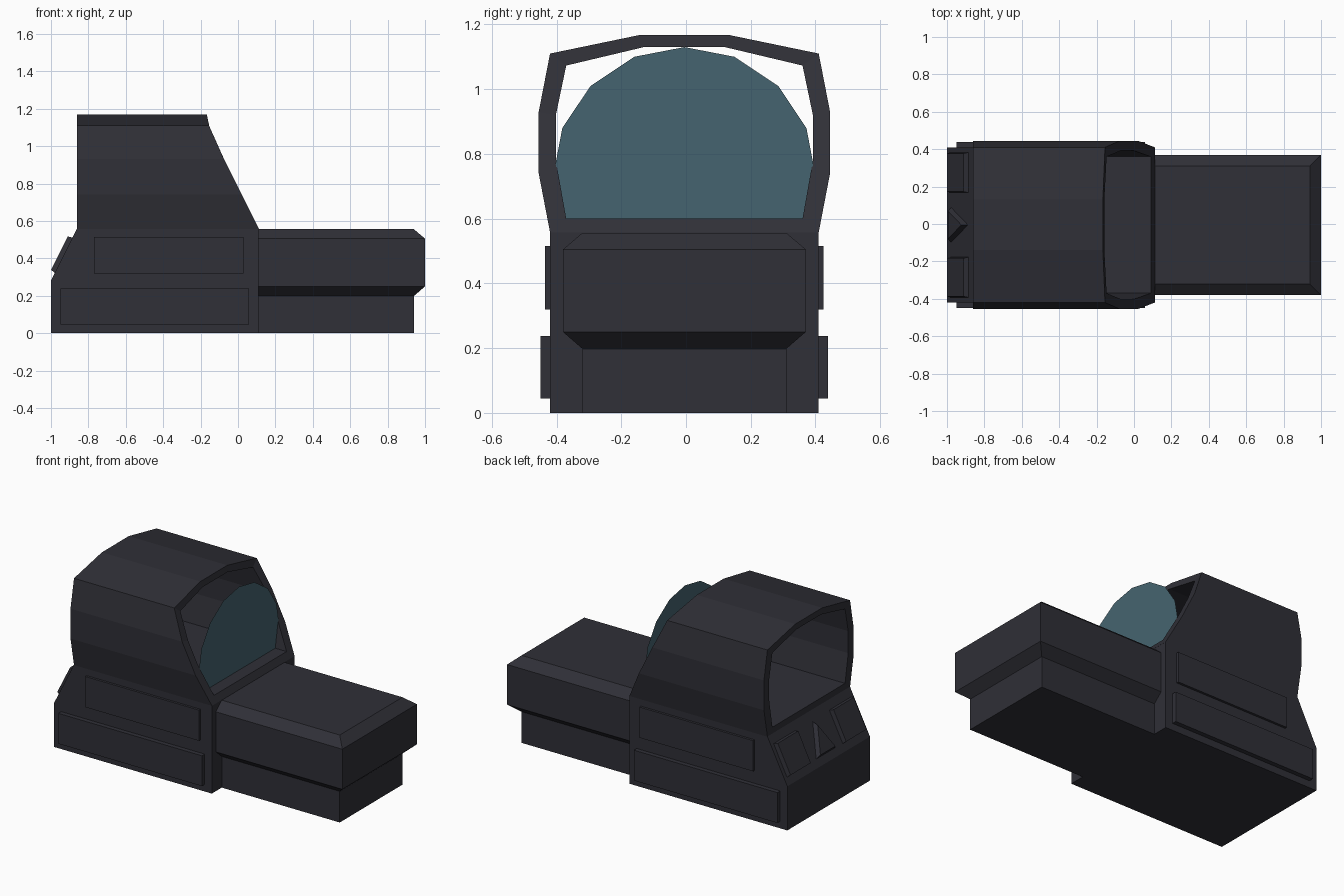
import bpy, bmesh
from mathutils import Vector

cube = bpy.data.objects.get("Cube")
if cube:
    bpy.data.objects.remove(cube, do_unlink=True)

MID = -0.005  # centre line of the housing across y


def material(name, rgb):
    m = bpy.data.materials.new(name)
    m.use_nodes = True
    m.diffuse_color = (*rgb, 1)
    m.node_tree.nodes["Principled BSDF"].inputs["Base Color"].default_value = (*rgb, 1)
    return m


dark = material("charcoal", (0.029, 0.029, 0.038))
teal = material("teal glass", (0.06, 0.127, 0.16))


def loft(name, rings, mat=dark, closed=False):
    """Skin matching rings; cap the ends, or join last ring to first if closed."""
    bm = bmesh.new()
    loops = [[bm.verts.new((x, y + MID, z)) for x, y, z in r] for r in rings]
    pairs = list(zip(loops, loops[1:]))
    if closed:
        pairs.append((loops[-1], loops[0]))
    else:
        bm.faces.new(loops[0])
        if len(loops) > 1:
            bm.faces.new(loops[-1])
    for a, b in pairs:
        for i in range(len(a)):
            j = (i + 1) % len(a)
            bm.faces.new((a[i], a[j], b[j], b[i]))
    if len(rings) > 1:
        bmesh.ops.recalc_face_normals(bm, faces=bm.faces)
    mesh = bpy.data.meshes.new(name)
    bm.to_mesh(mesh)
    bm.free()
    mesh.materials.append(mat)
    ob = bpy.data.objects.new(name, mesh)
    bpy.context.collection.objects.link(ob)
    return ob


def mirrored(half):
    """Complete a half outline (y, z) across the centre line."""
    return half + [(-y, z) for y, z in reversed(half) if y != 0]


# Main housing with sloped rear shoulder
side = [(-1, 0), (0.11, 0), (0.11, 0.56), (-0.86, 0.56), (-1, 0.28)]
loft("housing", [[(x, y, z) for x, z in side] for y in (-0.415, 0.415)])

# Battery block with chamfered rim and narrower base
levels = [(0, 0.94, 0.315), (0.198, 0.94, 0.315), (0.25, 1, 0.375),
          (0.505, 1, 0.375), (0.556, 0.94, 0.315)]
loft("front_block", [[(0.1, -w, z), (x, -w, z), (x, w, z), (0.1, w, z)]
                     for z, x, w in levels])


# Hood: hollow tube with raked front opening
def rake(z):
    return max(0.11 - (z - 0.56) * 0.5, -0.155 - max(z - 1.11, 0) * 0.2)


outer = mirrored([(0.415, 0.558), (0.45, 0.74), (0.45, 0.93), (0.415, 1.11), (0.135, 1.168)])
inner = mirrored([(0.365, 0.6), (0.397, 0.78), (0.397, 0.92), (0.365, 1.073), (0.125, 1.13)])
loft("hood", [[(-0.86, y, z) for y, z in outer],
              [(rake(z), y, z) for y, z in outer],
              [(rake(z), y, z) for y, z in inner],
              [(-0.86, y, z) for y, z in inner]], closed=True)

# Upright lens sheet
lens = mirrored([(0.365, 0.6), (0.398, 0.77), (0.377, 0.88), (0.29, 1.01), (0.155, 1.1), (0, 1.13)])
loft("lens", [[(0.01, y, z) for y, z in lens]], teal)

# Raised panels on both flanks
for tag, s in (("right", -1), ("left", 1)):
    for name, x0, x1, z0, z1, depth in (("upper", -0.77, 0.03, 0.32, 0.515, 0.43),
                                        ("lower", -0.95, 0.06, 0.045, 0.238, 0.444)):
        loft(f"{name}_panel_{tag}",
             [[(x0, s * y, z0), (x1, s * y, z0), (x1, s * y, z1), (x0, s * y, z1)]
              for y in (0.4, depth)])

# Buttons on the rear slope, placed by distance up the slope
foot = Vector((-1, 0, 0.28))
up = Vector((0.14, 0, 0.28)).normalized()
out = Vector((-up.z, 0, up.x))


def slope_button(name, outline, height, taper):
    cy = sum(p[0] for p in outline) / len(outline)
    cs = sum(p[1] for p in outline) / len(outline)
    rings = []
    for h, k in ((-0.01, 1), (height, taper)):
        rings.append([foot + up * (cs + (s - cs) * k) + out * h
                      + Vector((0, cy + (y - cy) * k, 0)) for y, s in outline])
    loft(name, rings)


for tag, s in (("right", -1), ("left", 1)):
    slope_button(f"rear_button_{tag}",
                 [(s * 0.17, 0.045), (s * 0.39, 0.045), (s * 0.39, 0.26), (s * 0.17, 0.26)],
                 0.026, 0.93)
slope_button("rear_arrow_button", [(-0.1, 0.045), (0.1, 0.045), (0, 0.26)], 0.026, 0.75)
